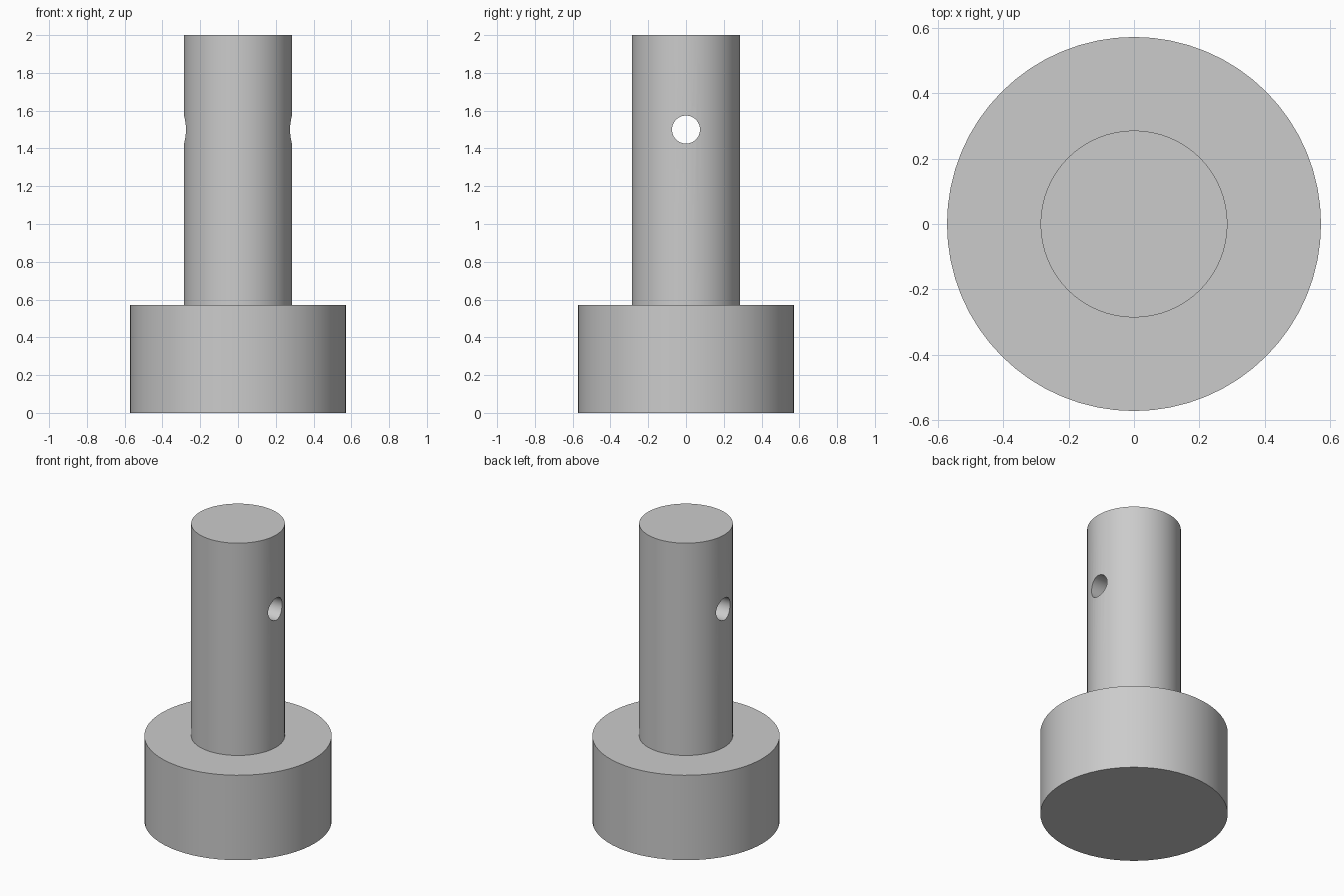
import bpy, bmesh, math

if "Cube" in bpy.data.objects:
    bpy.data.objects.remove(bpy.data.objects["Cube"], do_unlink=True)

UNIT = 2 / 7          # shaft radius; the base is two of these wide and tall
SEGMENTS = 64

grey = bpy.data.materials.new("plain grey")
grey.use_nodes = True
colour = (0.6, 0.6, 0.6, 1)
grey.diffuse_color = colour
grey.node_tree.nodes["Principled BSDF"].inputs["Base Color"].default_value = colour


def lathe(name, profile):
    """Turn (radius, height) points around z into a closed solid."""
    bm = bmesh.new()
    rings = []
    for r, z in profile:
        angles = [math.tau * i / SEGMENTS for i in range(SEGMENTS)]
        rings.append([bm.verts.new((r * math.cos(a), r * math.sin(a), z)) for a in angles])
    for low, high in zip(rings, rings[1:]):
        for i in range(SEGMENTS):
            j = (i + 1) % SEGMENTS
            bm.faces.new((low[i], low[j], high[j], high[i]))
    bm.faces.new(rings[0][::-1])
    bm.faces.new(rings[-1])
    mesh = bpy.data.meshes.new(name)
    bm.to_mesh(mesh)
    bm.free()
    mesh.materials.append(grey)
    obj = bpy.data.objects.new(name, mesh)
    bpy.context.collection.objects.link(obj)
    return obj


# Stepped pin: wide round base with a slim shaft
pin = lathe("stepped_pin", [(2 * UNIT, 0), (2 * UNIT, 2 * UNIT), (UNIT, 2 * UNIT), (UNIT, 2)])

# Cross hole drilled side to side through the shaft
drill = lathe("cross_hole_cutter", [(0.074, -0.5), (0.074, 0.5)])
drill.location.z = 1.5
drill.rotation_euler.y = math.pi / 2
drill.hide_render = True

cut = pin.modifiers.new("cross hole", "BOOLEAN")
cut.operation = "DIFFERENCE"
cut.solver = "EXACT"
cut.object = drill

bpy.ops.object.select_all(action="DESELECT")
pin.select_set(True)
bpy.context.view_layer.objects.active = pin
bpy.ops.object.modifier_apply(modifier=cut.name)
bpy.data.objects.remove(drill, do_unlink=True)

# Round walls shade smoothly, rims stay sharp
bpy.ops.object.shade_smooth_by_angle(angle=math.radians(30))
